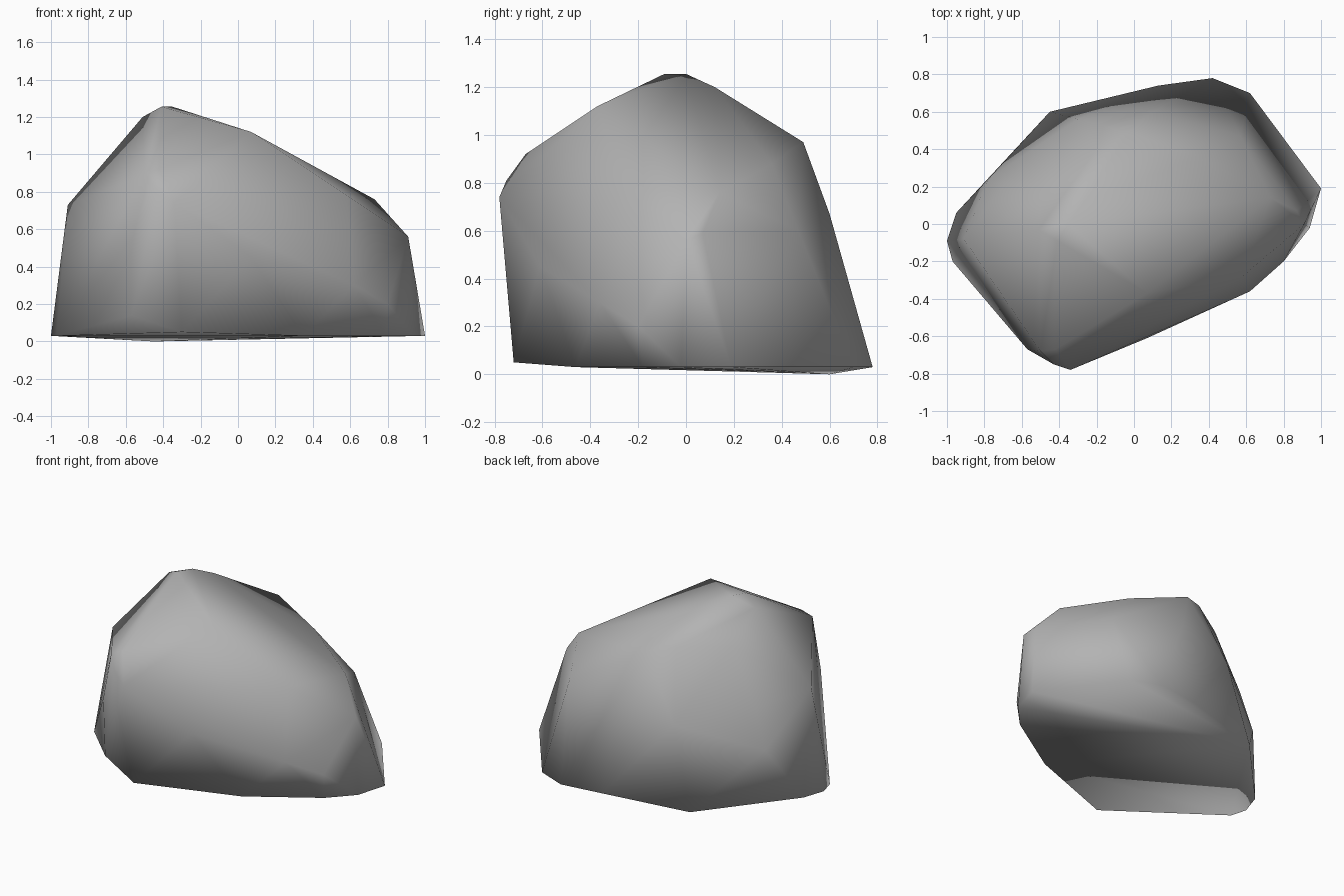
import bpy
import bmesh

default_cube = bpy.data.objects.get("Cube")
if default_cube:
    bpy.data.objects.remove(default_cube, do_unlink=True)


def make_material(name, colour):
    material = bpy.data.materials.new(name)
    material.use_nodes = True
    material.diffuse_color = colour
    shader = material.node_tree.nodes["Principled BSDF"]
    shader.inputs["Base Color"].default_value = colour
    shader.inputs["Roughness"].default_value = 0.9
    return material


def make_boulder(name, rings, material):
    """Wrap a tight, softly shaded skin around the rings of corner points."""
    bm = bmesh.new()
    for ring in rings:
        for corner in ring:
            bm.verts.new(corner)
    hull = bmesh.ops.convex_hull(bm, input=bm.verts[:])
    loose = set(hull["geom_interior"]) | set(hull["geom_unused"])
    loose = [item for item in loose if isinstance(item, bmesh.types.BMVert)]
    bmesh.ops.delete(bm, geom=loose, context="VERTS")
    bmesh.ops.recalc_face_normals(bm, faces=bm.faces[:])
    for face in bm.faces:
        face.smooth = True
    mesh = bpy.data.meshes.new(name)
    bm.to_mesh(mesh)
    bm.free()
    mesh.materials.append(material)
    boulder = bpy.data.objects.new(name, mesh)
    bpy.context.collection.objects.link(boulder)
    return boulder


# Footprint on the ground, with a lifted front corner
ground = 0.03
footprint = [
    (-1, -.09, ground), (-.95, .06, ground), (-.45, .6, 0), (.13, .74, ground),
    (.42, .78, ground), (.62, .7, ground), (1, .19, ground), (.94, -.02, ground),
    (.79, -.18, ground), (.54, -.33, ground), (.35, -.46, ground),
    (-.3, -.72, .05), (-.57, -.65, .14), (-.76, -.4, .09), (-.97, -.2, ground),
]

# Steep walls
walls = [
    (-.91, -.08, .73), (-.69, .22, .64), (-.78, .24, .38), (-.3, .56, .55),
    (.35, .68, .28), (.1, .6, .67), (.57, .47, .6), (.91, 0, .56),
    (.87, .07, .59), (.62, -.36, .3), (.07, -.61, .45), (-.34, -.78, .74),
    (-.57, -.67, .55), (.8, -.2, .2),
]

# Sloping shoulders
shoulders = [
    (-.5, -.68, .89), (-.42, -.67, .92), (-.43, -.75, .81), (.58, -.28, .78),
    (.73, .14, .76), (.34, .36, .88), (-.03, .49, .97), (-.2, .4, 1.01),
]

# Off-centre peak and its ridges
crown = [
    (-.41, -.09, 1.255), (-.35, 0, 1.255), (-.51, -.03, 1.2),
    (-.27, .12, 1.2), (.07, -.37, 1.12), (-.5, .2, 1.02),
]

stone = make_material("grey_stone", (.45, .45, .45, 1))
make_boulder("boulder", [footprint, walls, shoulders, crown], stone)
